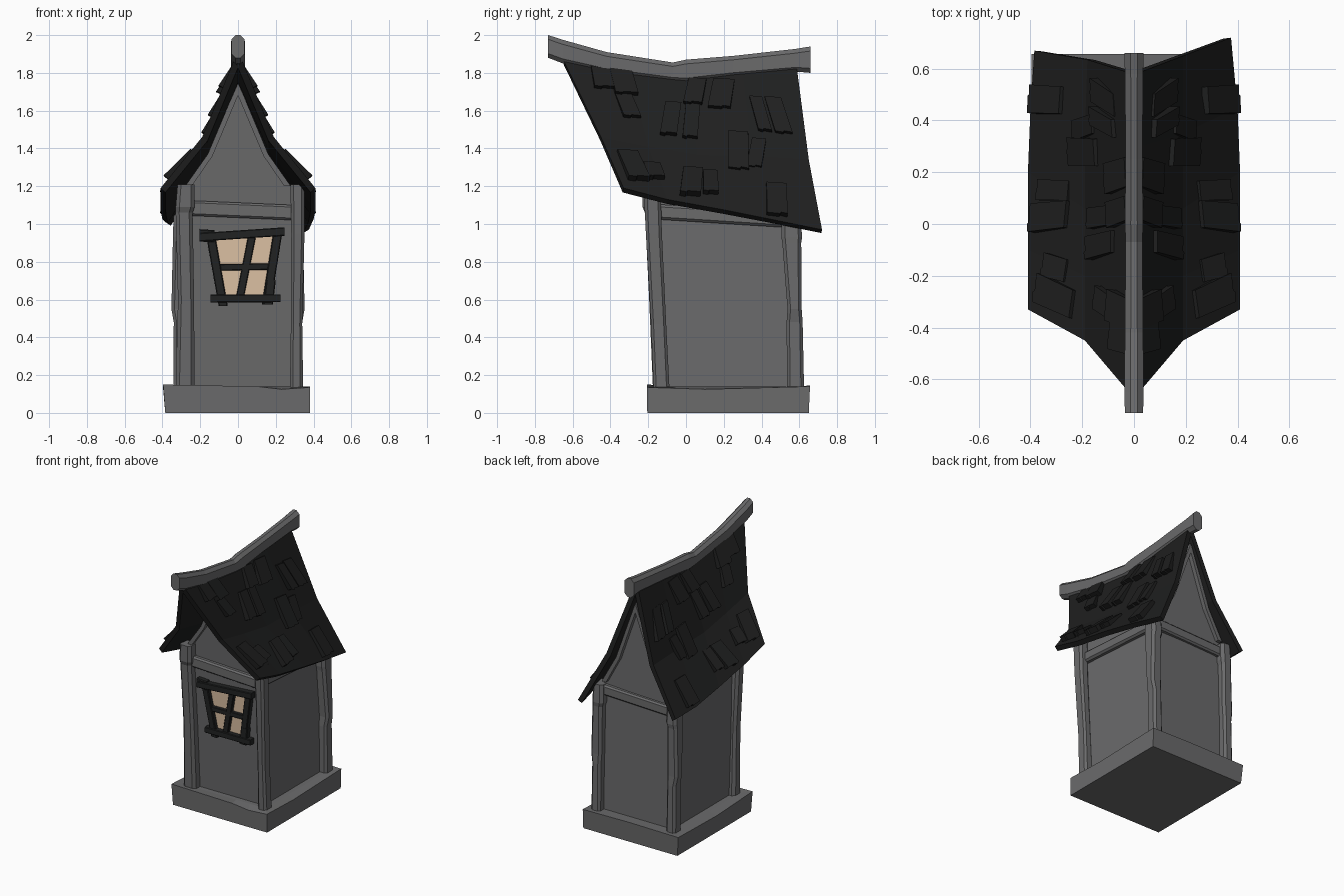
import bpy, bmesh, random
from mathutils import Vector
from mathutils.bvhtree import BVHTree

random.seed(4)


def material(name, rgb):
    m = bpy.data.materials.new(name)
    m.diffuse_color = (*rgb, 1)
    return m


GREY = material("weathered_grey", (0.145, 0.145, 0.148))
DARK = material("dark_shingle", (0.0135, 0.0137, 0.0137))
FRAME = material("dark_frame", (0.0155, 0.0165, 0.0165))
GLASS = material("warm_glass", (0.74, 0.55, 0.38))


def finish(bm, name, mat):
    bmesh.ops.recalc_face_normals(bm, faces=bm.faces)
    me = bpy.data.meshes.new(name)
    bm.to_mesh(me)
    bm.free()
    me.materials.append(mat)
    ob = bpy.data.objects.new(name, me)
    bpy.context.collection.objects.link(ob)
    return ob


def loft(name, rings, mat):
    """Skin a list of equal-length point rings and cap both ends."""
    bm = bmesh.new()
    vs = [[bm.verts.new(p) for p in r] for r in rings]
    n = len(vs[0])
    for a, b in zip(vs, vs[1:]):
        for i in range(n):
            bm.faces.new((a[i], a[(i + 1) % n], b[(i + 1) % n], b[i]))
    bm.faces.new(vs[0])
    bm.faces.new(vs[-1])
    return finish(bm, name, mat)


def beam(name, axis, path, mat=GREY, chamfer=0.22):
    """Chamfered timber; path holds (x, y, z, width, depth) stations."""
    i, j = {"x": (1, 2), "y": (0, 2), "z": (0, 1)}[axis]
    rings = []
    for x, y, z, w, d in path:
        a, b, c = w / 2, d / 2, chamfer * min(w, d)
        ring = []
        for u, v in ((a, b - c), (a - c, b), (c - a, b), (-a, b - c),
                     (-a, c - b), (c - a, -b), (a - c, -b), (a, c - b)):
            p = [x, y, z]
            p[i] += u
            p[j] += v
            ring.append(p)
        rings.append(ring)
    return loft(name, rings, mat)


# Stone base, with slightly uneven top edge
bottom = [(-0.385, -0.205), (0.1, -0.205), (0.23, -0.205), (0.38, -0.205), (0.38, 0.1),
          (0.38, 0.65), (0, 0.65), (-0.385, 0.65), (-0.385, 0.2)]
heights = [0.15, 0.14, 0.125, 0.135, 0.125, 0.14, 0.145, 0.14, 0.13]
loft("base", [[(x, y, 0) for x, y in bottom],
              [(x * 1.03 if x < 0 else x, y * 1.01, z) for (x, y), z in zip(bottom, heights)],
              [(x * 0.85, 0.2 + (y - 0.2) * 0.85, 0.14) for x, y in bottom]], GREY)


# House body: leaning walls with a concave gable at each end
def gable(rows, apex):
    right = [(x, y, z) for x, y, z in rows]
    return right + [apex] + [(-x, y, z) for x, y, z in reversed(right)]


front = gable([(0.29, -0.11, 0.12), (0.28, -0.165, 1.2), (0.16, -0.175, 1.37)], (0, -0.19, 1.75))
back = gable([(0.29, 0.57, 0.12), (0.28, 0.55, 1.08), (0.16, 0.555, 1.29)], (0, 0.56, 1.73))
loft("house_body", [front, back], GREY)

# Raised trim boards under the roof at each gable
for end, ring, out in (("front", front, -0.03), ("back", back, 0.03)):
    for side, s in (("left", -1), ("right", 1)):
        line = [Vector((s * x, y, z)) for x, y, z in ring[1:4]]
        inner = [p + Vector((-s * dx, 0, -dz)) for p, dx, dz in zip(line, (0.035, 0.025, 0), (0, 0.01, 0.07))]
        outline = line + inner[::-1]
        loft(f"{end}_{side}_gable_trim",
             [[p + Vector((0, d, 0)) for p in outline] for d in (-out * 0.3, out)], GREY)

# Corner posts
beam("front_left_post", "z", [(-0.28, -0.13, 0.13, 0.10, 0.09), (-0.275, -0.155, 0.6, 0.085, 0.08),
     (-0.285, -0.175, 1.06, 0.09, 0.085), (-0.28, -0.185, 1.09, 0.10, 0.09), (-0.275, -0.19, 1.21, 0.09, 0.085)])
beam("front_right_post", "z", [(0.31, -0.13, 0.13, 0.07, 0.085), (0.31, -0.145, 0.47, 0.06, 0.08),
     (0.317, -0.17, 0.95, 0.07, 0.085), (0.315, -0.18, 1.21, 0.075, 0.09)])
for side, s in (("left", -1), ("right", 1)):
    beam(f"back_{side}_post", "z", [(s * 0.305, 0.58, 0.13, 0.075, 0.09), (s * 0.305, 0.575, 0.48, 0.07, 0.085),
         (s * 0.31, 0.575, 0.55, 0.085, 0.075), (s * 0.305, 0.56, 0.9, 0.08, 0.10),
         (s * 0.30, 0.56, 0.93, 0.09, 0.11), (s * 0.30, 0.555, 1.06, 0.08, 0.10)])
    # Side wall plate under the eave
    beam(f"{side}_wall_plate", "y", [(s * 0.285, -0.16, 1.065, 0.06, 0.08), (s * 0.285, 0.55, 1.02, 0.06, 0.08)])

# Front and back cross beams
beam("front_cross_beam", "x", [(-0.27, -0.168, 1.085, 0.05, 0.08), (0.3, -0.168, 1.06, 0.05, 0.08)])
beam("back_cross_beam", "x", [(-0.29, 0.56, 1.0, 0.05, 0.075), (0.29, 0.56, 1.02, 0.05, 0.075)])

# Roof slopes: ridge, middle and eave lines, swept from front to back
ridge = [(0.02, -0.65, 1.87), (0.02, -0.3, 1.795), (0.02, 0, 1.76), (0.02, 0.3, 1.80), (0.02, 0.585, 1.84)]
middle = [(0.19, -0.45, 1.46), (0.19, -0.2, 1.41), (0.19, 0.06, 1.365), (0.19, 0.35, 1.36), (0.19, 0.65, 1.34)]
eave = [(0.41, -0.33, 1.19), (0.41, -0.1, 1.13), (0.41, 0.2, 1.075), (0.40, 0.45, 1.025), (0.375, 0.72, 0.97)]


def slope(s):
    lines = [ridge, middle, eave]
    if s < 0:  # the left slope is cut shorter at the back
        lines = [ridge, middle[:4] + [(0.18, 0.635, 1.34)], eave[:4] + [(0.385, 0.67, 1.01)]]
    bm = bmesh.new()
    rows = [[bm.verts.new((s * x, y, z)) for x, y, z in r] for r in lines]
    for a, b in zip(rows, rows[1:]):
        for i in range(4):
            quad = (a[i], b[i], b[i + 1], a[i + 1])
            bm.faces.new(quad if s > 0 else quad[::-1])
    bm.normal_update()
    return bm


bm = slope(1)
surface = BVHTree.FromBMesh(bm)
bm.free()
for side, s in (("left", -1), ("right", 1)):
    bm = slope(s)
    # give the sheet thickness on its underside
    offsets = {v: v.co - v.normal * 0.035 for v in bm.verts}
    rim = [e for e in bm.edges if e.is_boundary]
    faces = list(bm.faces)
    low = {v: bm.verts.new(p) for v, p in offsets.items()}
    for f in faces:
        bm.faces.new([low[v] for v in reversed(f.verts)])
    for e in rim:
        a, b = e.verts
        bm.faces.new((a, b, low[b], low[a]))
    finish(bm, f"{side}_roof_slope", DARK)

# Loose shingles: (y, z, width, height, lean) seen from the side, laid on the slope
shingles = [(-0.44, 1.78, 0.11, 0.13, 0.02), (-0.33, 1.75, 0.12, 0.14, 0.03), (-0.31, 1.63, 0.09, 0.14, 0.05),
            (-0.08, 1.555, 0.09, 0.18, -0.03), (0.03, 1.55, 0.08, 0.20, -0.02), (0.05, 1.70, 0.10, 0.14, -0.03),
            (0.19, 1.69, 0.12, 0.16, -0.03), (0.28, 1.385, 0.11, 0.21, 0.0), (0.375, 1.375, 0.08, 0.16, -0.03),
            (0.395, 1.58, 0.07, 0.19, 0.05), (0.49, 1.575, 0.09, 0.20, 0.06), (-0.28, 1.305, 0.11, 0.16, 0.06),
            (-0.17, 1.28, 0.09, 0.09, 0.02), (0.03, 1.22, 0.11, 0.15, -0.02), (0.13, 1.22, 0.08, 0.13, 0.0),
            (0.48, 1.125, 0.11, 0.18, 0.0)]
for k, (y, z, w, h, lean) in enumerate(shingles):
    hit, n, _, _ = surface.ray_cast(Vector((1, y, z)), Vector((-1, 0, 0)))
    if hit is None:
        continue
    if n.x < 0:
        n = -n
    lower, upper = [], []
    # outline with a chipped lower edge; alternate thickness so neighbours overlap
    chip = random.uniform(-0.2, 0.2)
    thick = 0.022 + 0.008 * (k % 2)
    for a, b in ((-0.5, 0.5), (0.45, 0.46), (0.5, -0.5), (chip, -0.46), (chip - 0.06, -0.5), (-0.5, -0.46)):
        dy, dz = a * w - b * lean, b * h
        p = Vector((hit.x - (n.y * dy + n.z * dz) / n.x, y + dy, z + dz))
        lower.append(p - n * 0.01)
        upper.append(p + n * (thick - 0.024 * b))
    for side, s in (("left", -1), ("right", 1)):
        loft(f"{side}_shingle_{k + 1}", [[(s * p.x, p.y, p.z) for p in r] for r in (lower, upper)], DARK)

# Sagging ridge beam
beam("ridge_beam", "y", [(0, -0.73, 1.94, 0.07, 0.12), (0, -0.65, 1.912, 0.075, 0.125),
     (0, -0.42, 1.855, 0.07, 0.11), (0, -0.07, 1.805, 0.065, 0.10), (0, 0.0, 1.81, 0.07, 0.12),
     (0, 0.25, 1.835, 0.065, 0.11), (0, 0.58, 1.867, 0.07, 0.12), (0, 0.66, 1.87, 0.075, 0.14)], chamfer=0.32)


# Crooked window on the leaning front wall
def wall_y(z):
    return -0.11 - 0.055 * (z - 0.12) / 1.08


glass = [(-0.13, 0.93), (0.20, 0.95), (0.15, 0.61), (-0.07, 0.61)]
loft("window_glass", [[(x, wall_y(z) - d, z) for x, z in glass] for d in (-0.002, 0.006)], GLASS)
bars = [("window_top_bar", "x", (-0.20, 0.93), (0.245, 0.96), 0.045, 0.065),
        ("window_top_bar_end", "x", (-0.205, 0.94), (-0.125, 0.935), 0.065, 0.055),
        ("window_bottom_bar", "x", (-0.145, 0.605), (0.225, 0.607), 0.042, 0.065),
        ("window_left_stile", "z", (-0.145, 0.94), (-0.078, 0.565), 0.048, 0.05),
        ("window_right_stile", "z", (0.21, 0.95), (0.15, 0.575), 0.048, 0.05),
        ("window_right_splinter", "z", (0.175, 0.70), (0.16, 0.575), 0.05, 0.055),
        ("window_mullion", "z", (0.075, 0.94), (0.01, 0.61), 0.042, 0.04),
        ("window_middle_bar", "x", (-0.11, 0.77), (0.175, 0.775), 0.034, 0.04)]
for name, axis, p, q, t, depth in bars:
    size = (depth, t) if axis == "x" else (t, depth)
    beam(name, axis, [(x, wall_y(z) - 0.012, z, *size) for x, z in (p, q)], FRAME, 0.1)
